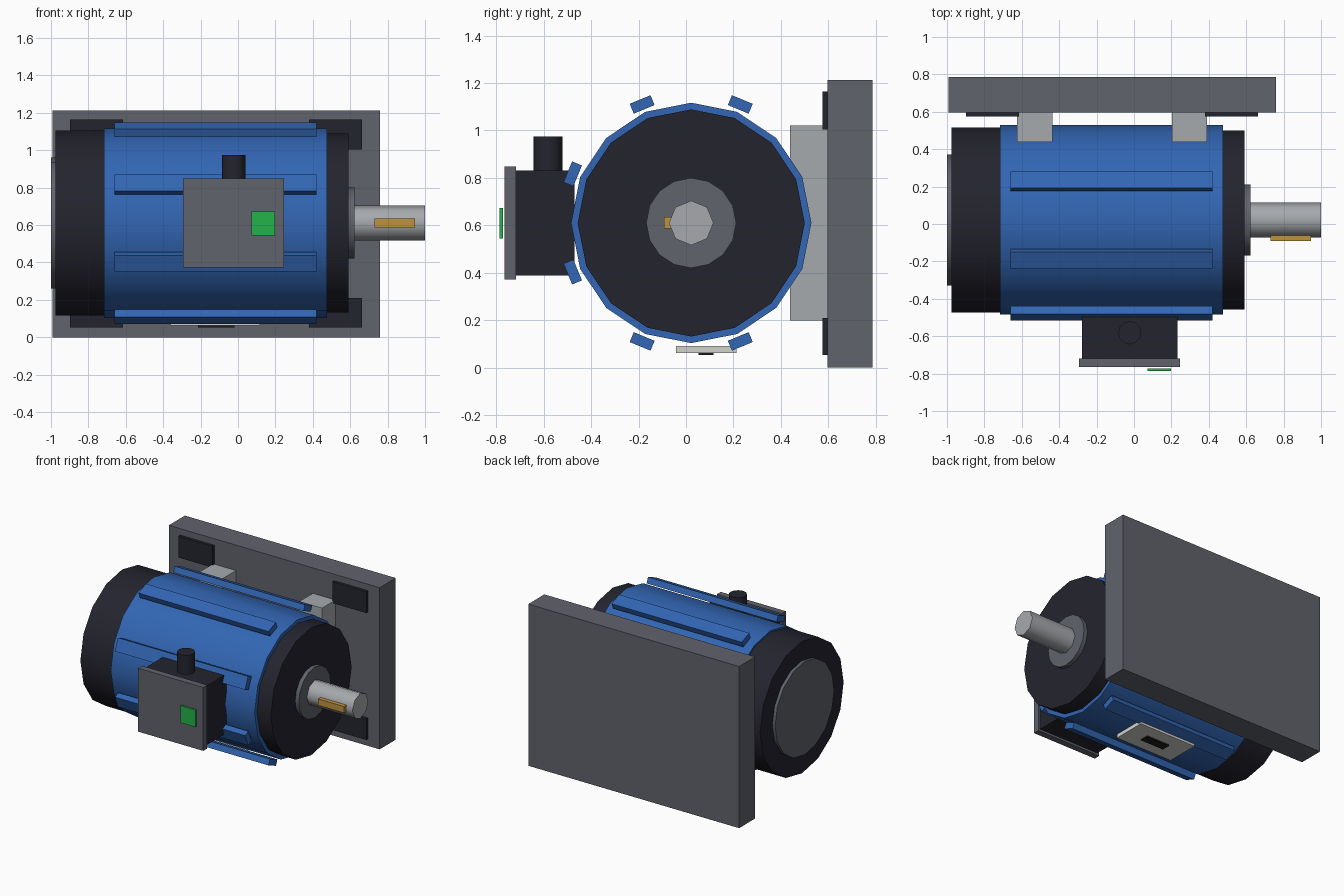
import bpy, bmesh, math
from mathutils import Matrix, Vector

if "Cube" in bpy.data.objects:
    bpy.data.objects.remove(bpy.data.objects["Cube"])

AXIS_Y, AXIS_Z = 0.022, 0.61      # motor centre line, runs along x


def material(name, rgb):
    m = bpy.data.materials.new(name)
    lin = [((c / 255 + 0.055) / 1.055) ** 2.4 for c in rgb]
    m.diffuse_color = (*lin, 1)
    m.use_nodes = True
    m.node_tree.nodes["Principled BSDF"].inputs["Base Color"].default_value = m.diffuse_color
    return m


BLUE = material("motor_blue", (50, 102, 180))
DARK = material("near_black", (36, 36, 47))
GREY = material("steel_grey", (97, 99, 108))
LIGHT = material("light_grey", (166, 170, 174))
SHAFT = material("shaft_metal", (166, 169, 173))
GREEN = material("button_green", (36, 178, 72))
GOLD = material("key_brass", (190, 148, 62))
PALE = material("plate_white", (212, 212, 206))
BLACK = material("label_black", (28, 28, 32))


def finish(name, bm, mat, smooth=False):
    me = bpy.data.meshes.new(name)
    bm.to_mesh(me)
    bm.free()
    me.materials.append(mat)
    ob = bpy.data.objects.new(name, me)
    bpy.context.collection.objects.link(ob)
    if smooth:
        bpy.ops.object.select_all(action='DESELECT')
        ob.select_set(True)
        bpy.context.view_layer.objects.active = ob
        bpy.ops.object.shade_smooth_by_angle(angle=math.radians(50))
    return ob


def box(name, x, y, z, mat):
    """Box from (min, max) ranges."""
    size = [b - a for a, b in (x, y, z)]
    mid = Vector([(a + b) / 2 for a, b in (x, y, z)])
    bm = bmesh.new()
    bmesh.ops.create_cube(bm, size=1, matrix=Matrix.Translation(mid) @ Matrix.Diagonal((*size, 1)))
    return finish(name, bm, mat)


def cylinder(name, centre, r, depth, sides, mat, along_x=True):
    rot = Matrix.Rotation(math.pi / 2, 4, 'Y') if along_x else Matrix.Identity(4)
    bm = bmesh.new()
    bmesh.ops.create_cone(bm, cap_ends=True, segments=sides, radius1=r, radius2=r,
                          depth=depth, matrix=Matrix.Translation(centre) @ rot)
    return finish(name, bm, mat, True)


def drum(name, x0, x1, r, sides, mat):
    return cylinder(name, ((x0 + x1) / 2, AXIS_Y, AXIS_Z), r, x1 - x0, sides, mat)


# Motor barrel, end bells and shaft
drum("motor_body", -0.717, 0.477, 0.507, 16, BLUE)
drum("rear_bell", -0.977, -0.717, 0.495, 16, DARK)
drum("rear_cover", -1.0, -0.977, 0.35, 16, GREY)
drum("front_bell", 0.477, 0.592, 0.479, 16, DARK)
drum("bearing_flange", 0.592, 0.622, 0.19, 16, GREY)
drum("shaft", 0.622, 1.0, 0.094, 8, SHAFT)
box("shaft_key", (0.73, 0.945), (-0.092, -0.06), (0.586, 0.634), GOLD)

# Cooling fins around the barrel, none on the mounting side
for i, deg in enumerate((67.5, 112.5, 157.5, 202.5, 247.5, 292.5)):
    bm = bmesh.new()
    m = (Matrix.Translation((-0.12, AXIS_Y, AXIS_Z)) @ Matrix.Rotation(math.radians(deg), 4, 'X')
         @ Matrix.Translation((0, 0.541, 0)) @ Matrix.Diagonal((1.08, 0.045, 0.095, 1)))
    bmesh.ops.create_cube(bm, size=1, matrix=m)
    finish(f"fin_{i + 1}", bm, BLUE)

# Mounting plate, feet and pads
box("mounting_plate", (-0.992, 0.758), (0.597, 0.787), (0.0, 1.213), GREY)
for side, x in (("left", (-0.625, -0.435)), ("right", (0.203, 0.391))):
    box(f"foot_{side}", x, (0.438, 0.6), (0.198, 1.022), LIGHT)
for side, x in (("left", (-0.898, -0.615)), ("right", (0.38, 0.662))):
    for level, z in (("lower", (0.053, 0.21)), ("upper", (1.005, 1.165))):
        box(f"pad_{side}_{level}", x, (0.575, 0.6), z, DARK)

# Terminal box with cover, button and cable gland
box("terminal_box", (-0.277, 0.232), (-0.72, -0.47), (0.388, 0.832), DARK)
box("terminal_cover", (-0.293, 0.247), (-0.765, -0.718), (0.372, 0.848), GREY)
box("green_button", (0.073, 0.198), (-0.787, -0.773), (0.545, 0.673), GREEN)
cylinder("cable_gland", (-0.023, -0.582, 0.897), 0.062, 0.155, 12, DARK, along_x=False)

# Rating plate under the barrel
box("rating_plate", (-0.36, 0.117), (-0.042, 0.212), (0.062, 0.091), PALE)
box("rating_label", (-0.213, -0.02), (0.052, 0.116), (0.052, 0.0618), BLACK)
